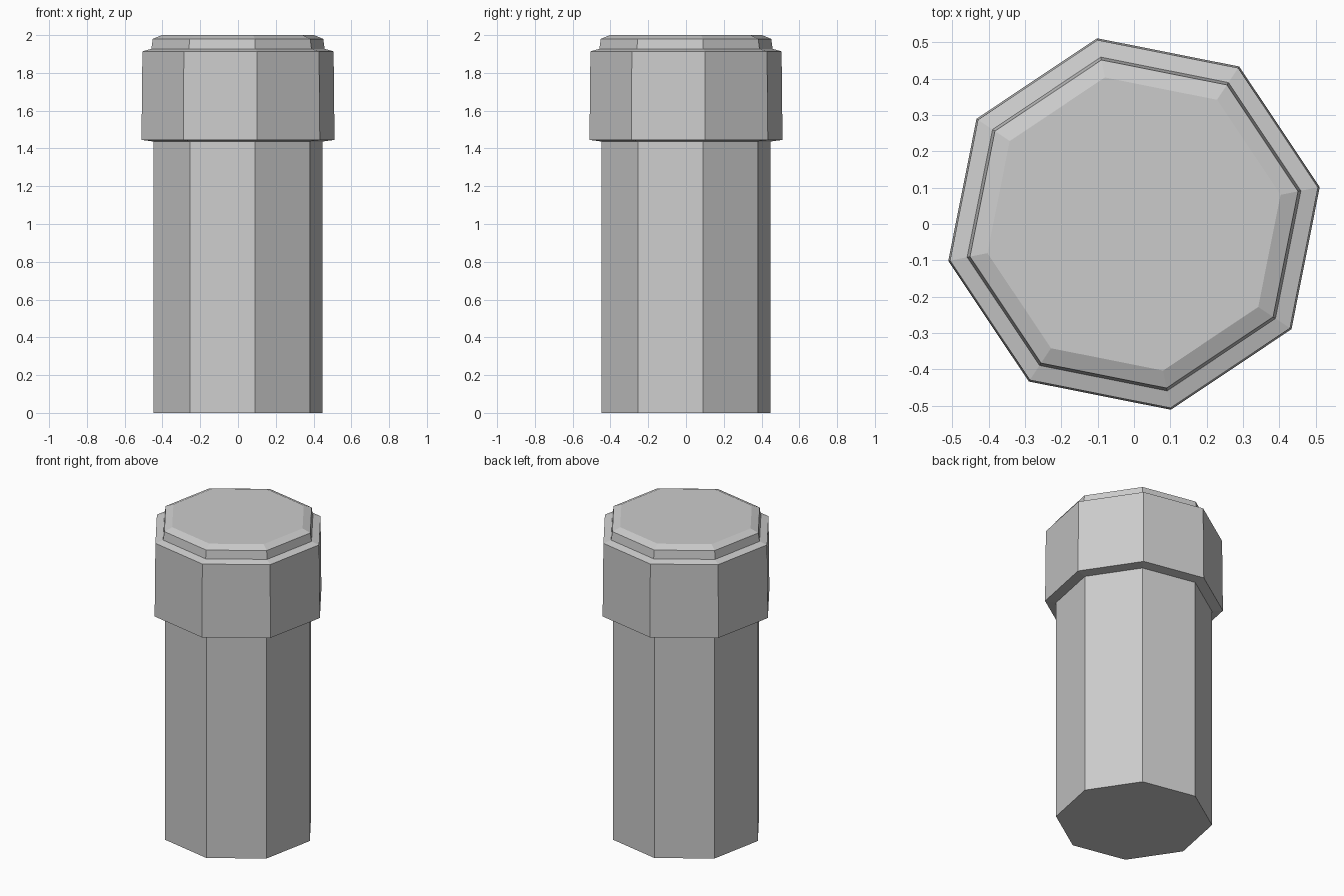
import bpy, bmesh
from math import sin, cos, pi

if "Cube" in bpy.data.objects:
    bpy.data.objects.remove(bpy.data.objects["Cube"])

SIDES = 8
TURN = pi / 16  # octagon is rotated by 11.25 degrees


def lathe(name, profile, close_bottom=False, close_top=False):
    """Flat-sided solid from (radius, z) rings, listed bottom to top."""
    bm = bmesh.new()
    rings = []
    for r, z in profile:
        angles = [TURN + 2 * pi * i / SIDES for i in range(SIDES)]
        rings.append([bm.verts.new((r * cos(a), r * sin(a), z)) for a in angles])
    for low, high in zip(rings, rings[1:]):
        for i in range(SIDES):
            j = (i + 1) % SIDES
            bm.faces.new((low[i], low[j], high[j], high[i]))
    if close_bottom:
        bm.faces.new(rings[0][::-1])
    if close_top:
        bm.faces.new(rings[-1])
    mesh = bpy.data.meshes.new(name)
    bm.to_mesh(mesh)
    bm.free()
    obj = bpy.data.objects.new(name, mesh)
    bpy.context.collection.objects.link(obj)
    return obj


# Straight octagonal shaft, open where it meets the collar
lathe("shaft", [(0.457, 0), (0.457, 1.437)], close_bottom=True)

# Wider collar with sloped ledge and a small bevelled top
lathe("collar_cap", [(0.457, 1.437), (0.521, 1.445), (0.516, 1.914),
                     (0.468, 1.927), (0.460, 1.98), (0.411, 2.0)], close_top=True)
